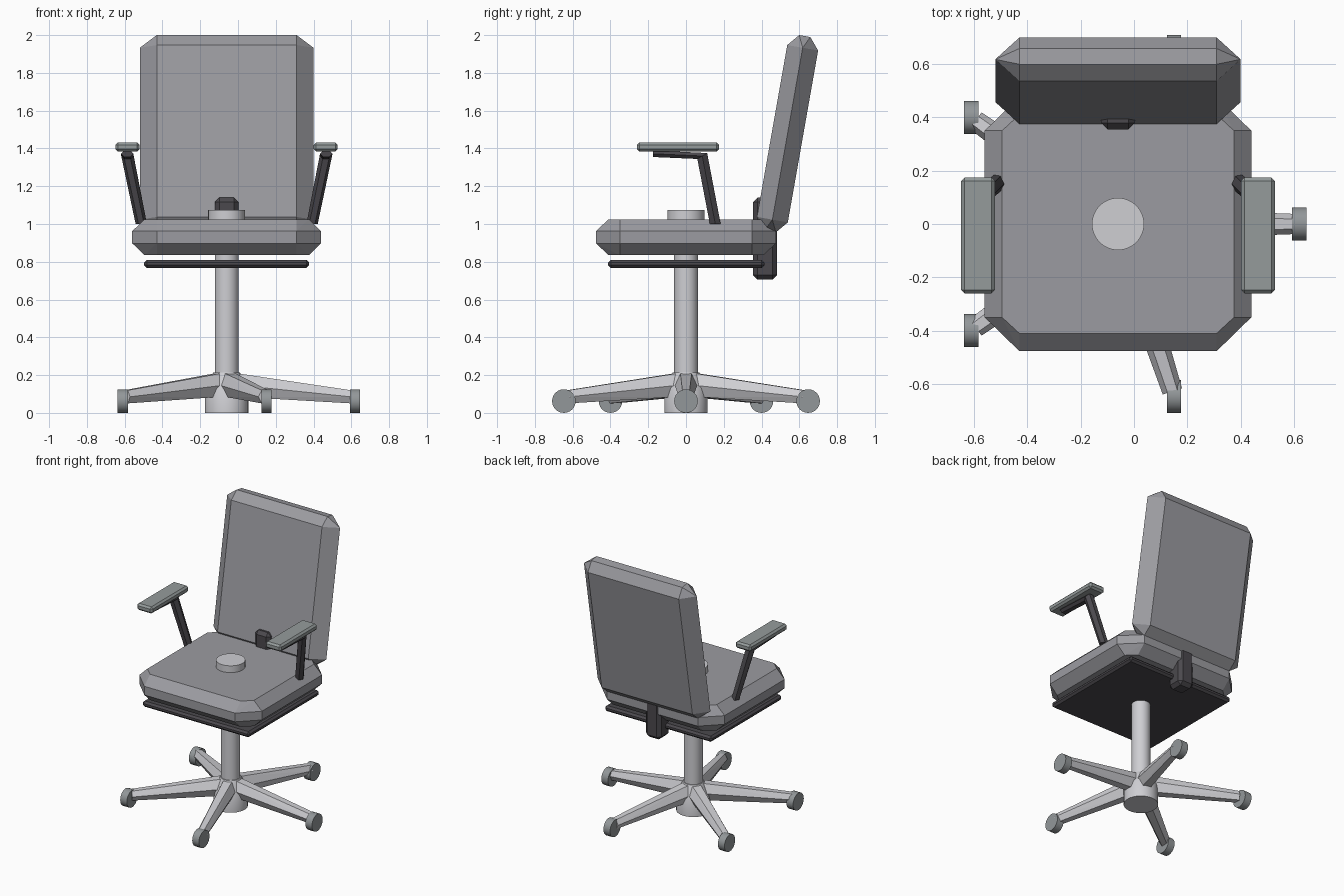
import bpy, bmesh, math
from math import radians, cos, sin, pi
from itertools import product
from mathutils import Vector, Matrix

cube = bpy.data.objects.get("Cube")
if cube:
    bpy.data.objects.remove(cube)

CX = -0.06  # centre line of the chair


def material(name, rgb):
    m = bpy.data.materials.new(name)
    m.use_nodes = True
    m.diffuse_color = (*rgb, 1)
    m.node_tree.nodes["Principled BSDF"].inputs["Base Color"].default_value = (*rgb, 1)
    return m


FABRIC = material("grey fabric", (0.33, 0.33, 0.355))
METAL = material("light metal", (0.62, 0.62, 0.65))
DARK = material("dark plastic", (0.07, 0.066, 0.075))
PAD = material("arm pad grey", (0.30, 0.33, 0.33))
WHEEL = material("caster grey", (0.29, 0.31, 0.32))


def finish(bm, name, mat, smooth=False):
    bmesh.ops.recalc_face_normals(bm, faces=bm.faces[:])
    me = bpy.data.meshes.new(name)
    bm.to_mesh(me)
    bm.free()
    me.materials.append(mat)
    ob = bpy.data.objects.new(name, me)
    bpy.context.collection.objects.link(ob)
    if smooth:
        bpy.ops.object.select_all(action='DESELECT')
        ob.select_set(True)
        bpy.context.view_layer.objects.active = ob
        bpy.ops.object.shade_smooth_by_angle(angle=radians(30))
    return ob


def add_hull(bm, points):
    verts = [bm.verts.new(p) for p in points]
    res = bmesh.ops.convex_hull(bm, input=verts)
    spare = {e for e in res["geom_interior"] if isinstance(e, bmesh.types.BMVert)}
    bmesh.ops.delete(bm, geom=list(spare), context='VERTS')
    bmesh.ops.dissolve_limit(bm, angle_limit=0.01, verts=bm.verts[:], edges=bm.edges[:])


def cushion(name, corners, place):
    """Chamfered block: each corner is repeated in all eight octants."""
    pts = {tuple(a * s for a, s in zip(c, sg))
           for c in corners for sg in product((1, -1), repeat=3)}
    bm = bmesh.new()
    add_hull(bm, [place @ Vector(p) for p in sorted(pts)])
    return finish(bm, name, FABRIC)


def box(name, lo, hi, bevel, mat):
    lo, hi = Vector(lo), Vector(hi)
    bm = bmesh.new()
    bmesh.ops.create_cube(bm, size=1, matrix=Matrix.Translation((lo + hi) / 2)
                          @ Matrix.Diagonal((*(hi - lo), 1)))
    bmesh.ops.bevel(bm, geom=bm.edges[:], offset=bevel, segments=1, affect='EDGES')
    return finish(bm, name, mat)


def lathe(name, profile, mat, sides=32, place=Matrix.Translation((CX, 0, 0))):
    """Solid of revolution from (radius, height) pairs, capped at both ends."""
    bm = bmesh.new()
    rings = [[bm.verts.new(place @ Vector((r * cos(2 * pi * i / sides),
                                           r * sin(2 * pi * i / sides), z)))
              for i in range(sides)] for r, z in profile]
    for a, b in zip(rings, rings[1:]):
        for i in range(sides):
            j = (i + 1) % sides
            bm.faces.new((a[i], a[j], b[j], b[i]))
    bm.faces.new(rings[0])
    bm.faces.new(rings[-1])
    return finish(bm, name, mat, smooth=True)


def hexagon(centre, u, v):
    return [Vector(centre) + u * cos(k * pi / 3) + v * sin(k * pi / 3) for k in range(6)]


# Cushions
cushion("seat_cushion",
        [(0.5, 0.35, 0.032), (0.37, 0.477, 0.032), (0.435, 0.35, 0.095), (0.37, 0.41, 0.095)],
        Matrix.Translation((CX, 0, 0.93)))
cushion("backrest_cushion",
        [(0.37, 0.083, 0.462), (0.37, 0.03, 0.525), (0.46, 0, 0.462)],
        Matrix.Translation((CX, 0.5375, 1.478)) @ Matrix.Rotation(radians(-10), 4, 'X'))

# Plate under the seat and bracket carrying the back
box("seat_plate", (CX - 0.437, -0.412, 0.768), (CX + 0.437, 0.415, 0.81), 0.014, DARK)
box("back_bracket", (CX - 0.063, 0.355, 0.705), (CX + 0.063, 0.483, 1.14), 0.024, DARK)

# Central column, its cap and the hub
lathe("column", [(0.063, 0.1), (0.063, 1.05)], METAL)
lathe("column_cap", [(0.098, 1.0), (0.098, 1.075)], METAL)
lathe("hub", [(0.115, 0.0), (0.115, 0.13), (0.07, 0.215)], METAL)

# Five tapered legs with casters that all roll the same way
for n in range(5):
    a = n * 2 * pi / 5
    out, side, up = Vector((cos(a), sin(a), 0)), Vector((-sin(a), cos(a), 0)), Vector((0, 0, 1))
    base = Vector((CX, 0, 0))
    bm = bmesh.new()
    add_hull(bm, hexagon(base + out * 0.05 + up * 0.148, side * 0.06, up * 0.072)
             + hexagon(base + out * 0.66 + up * 0.085, side * 0.038, up * 0.04))
    finish(bm, f"leg_{n + 1}", METAL)
    hub = base + out * 0.68 + up * 0.0625
    lathe(f"caster_{n + 1}", [(0.0625, -0.027), (0.0625, 0.027)], WHEEL, 24,
          Matrix.Translation(hub) @ Matrix.Rotation(pi / 2, 4, 'Y'))

# Armrests, mirrored across the centre line
for name, s in (("left", 1), ("right", -1)):
    x0, x1 = sorted((CX + s * 0.461, CX + s * 0.588))
    box(f"{name}_arm_pad", (x0, -0.26, 1.383), (x1, 0.175, 1.432), 0.013, PAD)
    X, Y, Z = Vector((1, 0, 0)), Vector((0, 1, 0)), Vector((0, 0, 1))
    foot = hexagon((CX + s * 0.452, 0.155, 1.0), X * 0.03, Y * 0.033)
    elbow = hexagon((CX + s * 0.525, 0.086, 1.36), X * 0.033, Y * 0.03 + Z * 0.018)
    tip = hexagon((CX + s * 0.527, -0.175, 1.372), X * 0.033, Z * 0.02)
    bm = bmesh.new()
    add_hull(bm, foot + elbow)
    finish(bm, f"{name}_arm_post", DARK)
    bm = bmesh.new()
    add_hull(bm, elbow + tip)
    finish(bm, f"{name}_arm_rail", DARK)
